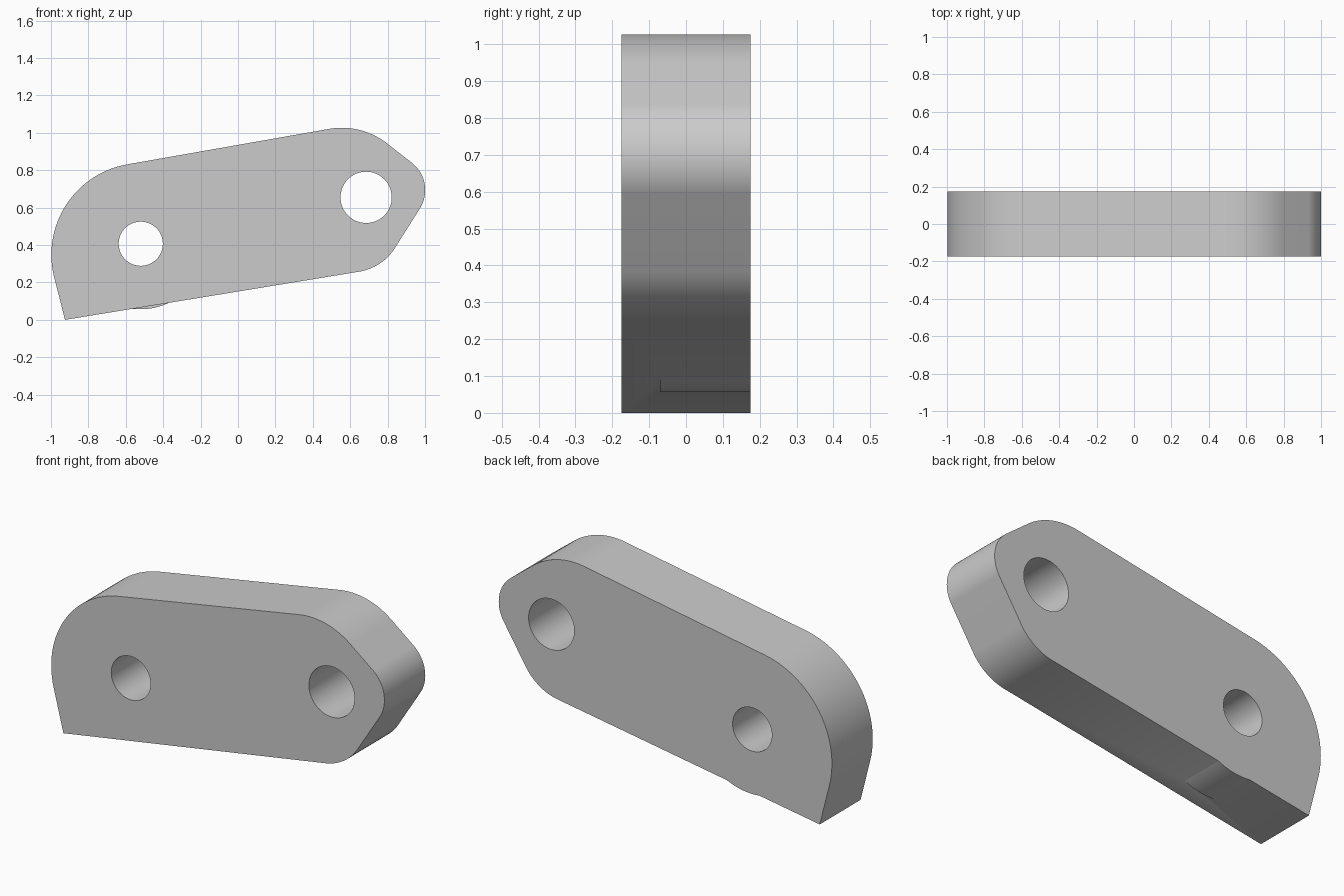
import bpy, math
from mathutils import Vector

if "Cube" in bpy.data.objects:
    bpy.data.objects.remove(bpy.data.objects["Cube"])

HALF = 0.175  # half of the plate thickness

grey = bpy.data.materials.new("plain grey")
grey.use_nodes = True
colour = (0.6, 0.6, 0.6, 1)
grey.diffuse_color = colour
grey.node_tree.nodes["Principled BSDF"].inputs["Base Color"].default_value = colour


def arc(cx, cz, r, start, end, steps):
    angles = [start + (end - start) * i / steps for i in range(steps + 1)]
    return [Vector((cx + r * math.cos(a), cz + r * math.sin(a))) for a in angles]


def rounded(corners, steps=24):
    """Outline from (x, z, radius) corners, each filleted by its radius."""
    pts = []
    for i, (x, z, r) in enumerate(corners):
        p = Vector((x, z))
        if r == 0:
            pts.append(p)
            continue
        a = (Vector(corners[i - 1][:2]) - p).normalized()
        b = (Vector(corners[(i + 1) % len(corners)][:2]) - p).normalized()
        half = a.angle(b) / 2
        c = p + (a + b).normalized() * r / math.sin(half)
        d = p + a * r / math.tan(half) - c
        start = math.atan2(d.y, d.x)
        pts += arc(c.x, c.y, r, start, start + math.pi - 2 * half, steps)
    return pts


def prism(name, outline, y0, y1):
    """Extrude a counter-clockwise xz outline from y0 to y1."""
    n = len(outline)
    verts = [(p.x, y, p.y) for y in (y0, y1) for p in outline]
    faces = [tuple(range(n)), tuple(reversed(range(n, 2 * n)))]
    faces += [(i, i + n, (i + 1) % n + n, (i + 1) % n) for i in range(n)]
    mesh = bpy.data.meshes.new(name)
    mesh.from_pydata(verts, [], faces)
    mesh.materials.append(grey)
    obj = bpy.data.objects.new(name, mesh)
    bpy.context.collection.objects.link(obj)
    return obj


def combine(target, tool, operation):
    mod = target.modifiers.new(operation, 'BOOLEAN')
    mod.operation = operation
    mod.solver = 'EXACT'
    mod.object = tool
    bpy.ops.object.modifier_apply(modifier=mod.name)
    bpy.data.objects.remove(tool)


# Link plate with one sharp corner and four rounded ones
plate = prism("link_plate", rounded([
    (-0.925, 0.0, 0), (0.772, 0.278, 0.28), (1.062, 0.737, 0.185),
    (0.658, 1.051, 0.39), (-1.1125, 0.74, 0.49)], 32), -HALF, HALF)
bpy.ops.object.select_all(action='DESELECT')
bpy.context.view_layer.objects.active = plate
plate.select_set(True)

# Shallow round boss showing through the underside at the back
boss = prism("boss", arc(-0.52, 0.407, 0.35, math.radians(-125), math.radians(-50), 40),
             -0.07, HALF)
combine(plate, boss, 'UNION')

# Two pin holes right through
for x, z, r in [(-0.52, 0.407, 0.118), (0.685, 0.655, 0.137)]:
    pin = prism("pin_hole", arc(x, z, r, 0, math.tau, 64)[:-1], -1, 1)
    combine(plate, pin, 'DIFFERENCE')

bpy.ops.object.shade_smooth_by_angle(angle=math.radians(25))
